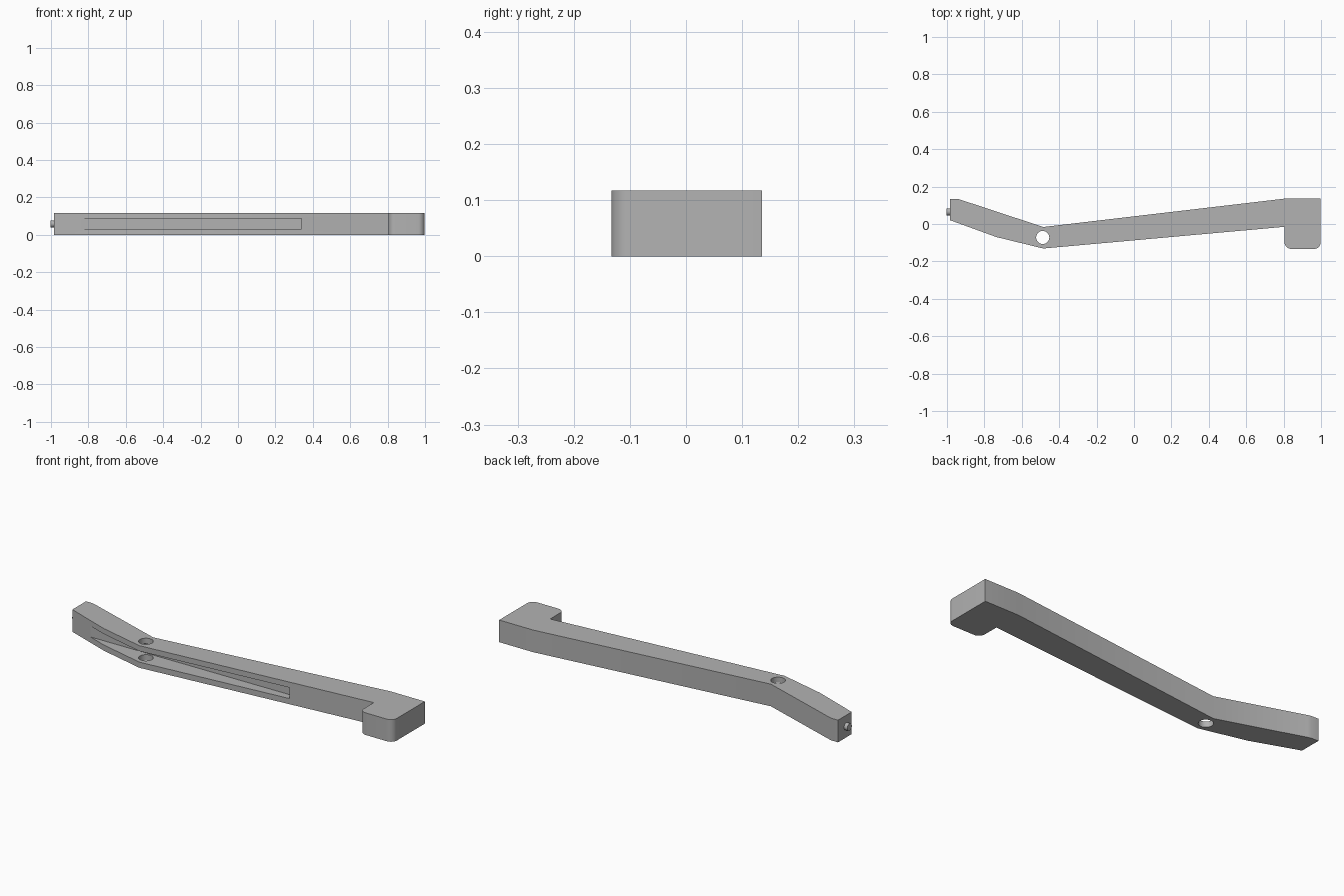
import bpy
import bmesh
import math
from mathutils import Vector

if "Cube" in bpy.data.objects:
    bpy.data.objects.remove(bpy.data.objects["Cube"], do_unlink=True)

HEIGHT = 0.117

grey = bpy.data.materials.new("plain_grey")
grey.use_nodes = True
colour = (0.45, 0.45, 0.45, 1)
grey.diffuse_color = colour
grey.node_tree.nodes["Principled BSDF"].inputs["Base Color"].default_value = colour


def arc(cx, cy, r, start, end, steps=8):
    """Points along an arc, angles in degrees."""
    angles = [math.radians(start + (end - start) * i / steps) for i in range(steps + 1)]
    return [(cx + r * math.cos(a), cy + r * math.sin(a)) for a in angles]


def prism(name, outline, bottom, top):
    """Extrude a plan outline between two heights."""
    bm = bmesh.new()
    base = bm.faces.new([bm.verts.new((x, y, bottom)) for x, y in outline])
    lifted = bmesh.ops.extrude_face_region(bm, geom=[base])["geom"]
    bmesh.ops.translate(bm, vec=Vector((0, 0, top - bottom)),
                        verts=[v for v in lifted if isinstance(v, bmesh.types.BMVert)])
    bmesh.ops.recalc_face_normals(bm, faces=bm.faces)
    mesh = bpy.data.meshes.new(name)
    bm.to_mesh(mesh)
    bm.free()
    obj = bpy.data.objects.new(name, mesh)
    bpy.context.collection.objects.link(obj)
    mesh.materials.append(grey)
    return obj


def select_only(obj):
    bpy.ops.object.select_all(action="DESELECT")
    obj.select_set(True)
    bpy.context.view_layer.objects.active = obj


def cut(target, cutter):
    """Subtract the cutter and discard it."""
    mod = target.modifiers.new("cut", "BOOLEAN")
    mod.operation = "DIFFERENCE"
    mod.solver = "EXACT"
    mod.object = cutter
    select_only(target)
    bpy.ops.object.modifier_apply(modifier=mod.name)
    bpy.data.objects.remove(cutter, do_unlink=True)


def smooth(obj):
    select_only(obj)
    bpy.ops.object.shade_smooth_by_angle(angle=math.radians(30))


# Bent arm with a rounded foot at the left end
outline = [(-0.983, 0.02), (-0.735, -0.07), (-0.485, -0.131), (0.805, -0.015)]
outline += arc(0.84, -0.098, 0.035, 180, 270)
outline += arc(0.963, -0.098, 0.035, 270, 360)
outline += [(0.998, 0.135), (0.8, 0.135), (-0.485, -0.016),
            (-0.925, 0.129), (-0.943, 0.134), (-0.983, 0.135)]
arm = prism("lever_arm", outline, 0, HEIGHT)

# Long slot let into the front face
slot = [(-0.84, -0.031), (-0.84, -0.3), (0.34, -0.3), (0.34, -0.02)]
cut(arm, prism("slot_cutter", slot, 0.03, 0.088))

# Pivot hole straight through
cut(arm, prism("hole_cutter", arc(-0.488, -0.072, 0.035, 0, 352.5, 47), -0.1, 0.3))
smooth(arm)

# Small pin on the right end
bpy.ops.mesh.primitive_cylinder_add(vertices=32, radius=0.019, depth=0.04,
                                    location=(-0.982, 0.065, HEIGHT / 2),
                                    rotation=(0, math.pi / 2, 0))
pin = bpy.context.object
pin.name = "end_pin"
pin.data.materials.append(grey)
smooth(pin)
